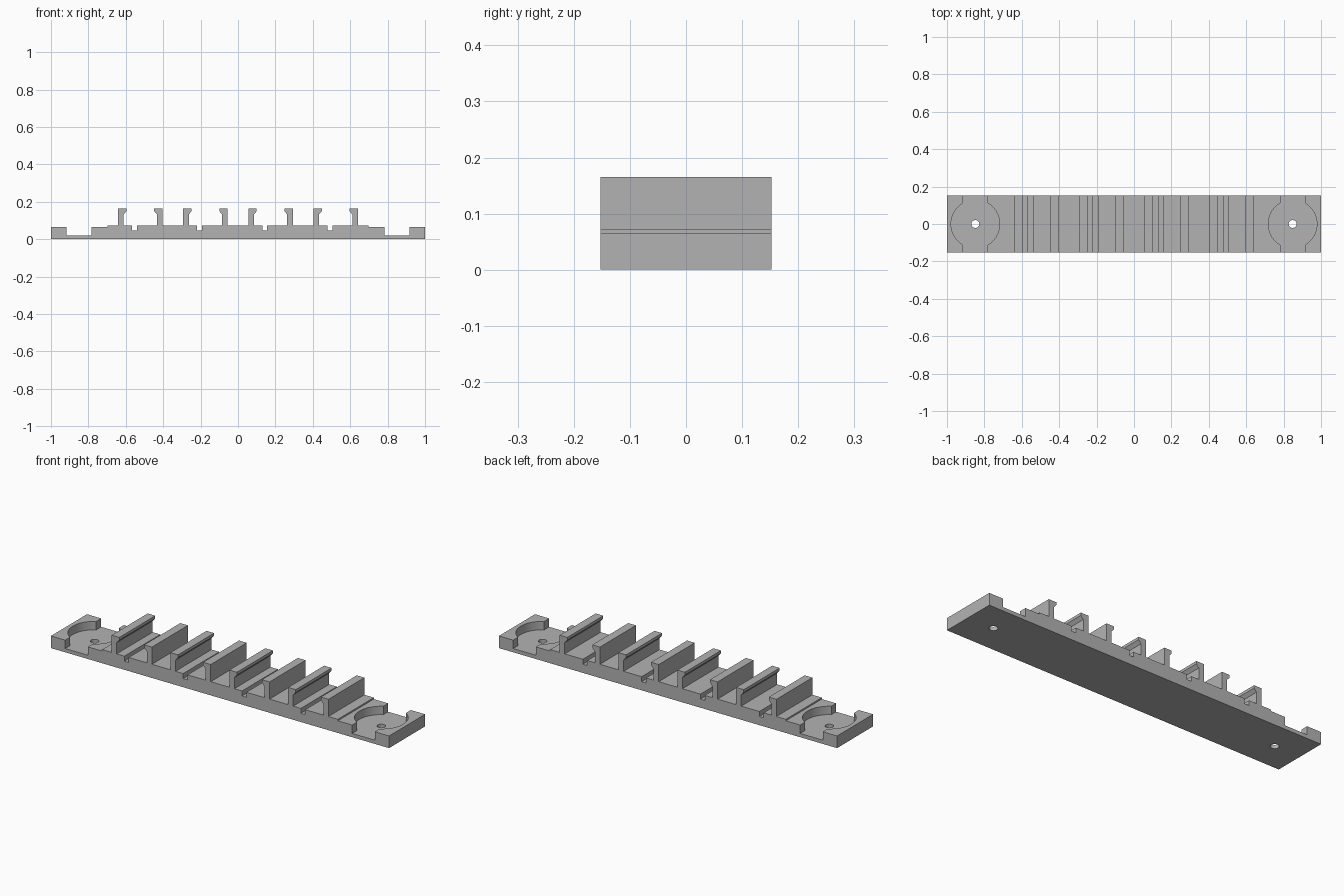
import bpy, bmesh, math

cube = bpy.data.objects.get("Cube")
if cube:
    bpy.data.objects.remove(cube, do_unlink=True)

HALF_DEPTH = 0.152
EDGE_Z, DECK_Z, FLOOR_Z, GROOVE_Z, TOP_Z = 0.065, 0.073, 0.02, 0.046, 0.165
POCKET_X, POCKET_R, HOLE_R = 0.848, 0.13, 0.021

grey = bpy.data.materials.new("plain grey")
grey.use_nodes = True
grey.diffuse_color = (0.45, 0.45, 0.45, 1)
grey.node_tree.nodes["Principled BSDF"].inputs["Base Color"].default_value = grey.diffuse_color


def hook(outer, side):
    """Outline of one clip wall, left to right; its lip points towards side."""
    pts = [(0, DECK_Z), (0, TOP_Z), (0.045, TOP_Z), (0.045, 0.15),
           (0.03, 0.133), (0.03, DECK_Z)]
    pts = [(outer + side * x, z) for x, z in pts]
    return pts if side > 0 else pts[::-1]


# Top outline from left to right, with end slots, clip pairs and grooves
slot_l, slot_r = POCKET_X - 0.066, POCKET_X + 0.068
outline = [(-1, 0), (-1, EDGE_Z), (-slot_r, EDGE_Z), (-slot_r, FLOOR_Z),
           (-slot_l, FLOOR_Z), (-slot_l, EDGE_Z), (-0.697, EDGE_Z), (-0.697, DECK_Z)]
for i in range(4):
    c = (i - 1.5) * 0.348
    g0, g1 = c - 0.044, c - 0.018
    outline += hook(c - 0.119, 1)
    outline += [(g0, DECK_Z), (g0, GROOVE_Z), (g1, GROOVE_Z), (g1, DECK_Z)]
    outline += hook(c + 0.119, -1)
outline += [(0.697, DECK_Z), (0.697, EDGE_Z), (slot_l, EDGE_Z), (slot_l, FLOOR_Z),
            (slot_r, FLOOR_Z), (slot_r, EDGE_Z), (1, EDGE_Z), (1, 0)]

# Extrude the outline along the depth
bm = bmesh.new()
face = bm.faces.new([bm.verts.new((x, -HALF_DEPTH, z)) for x, z in outline])
ext = bmesh.ops.extrude_face_region(bm, geom=[face])
moved = [v for v in ext["geom"] if isinstance(v, bmesh.types.BMVert)]
bmesh.ops.translate(bm, verts=moved, vec=(0, 2 * HALF_DEPTH, 0))
bmesh.ops.recalc_face_normals(bm, faces=bm.faces)
mesh = bpy.data.meshes.new("clip_rail")
bm.to_mesh(mesh)
bm.free()
rail = bpy.data.objects.new("clip_rail", mesh)
bpy.context.collection.objects.link(rail)
mesh.materials.append(grey)


def cut(name, x, radius, z0, z1, sides):
    """Cut a vertical cylinder out of the rail."""
    bpy.ops.mesh.primitive_cylinder_add(vertices=sides, radius=radius, depth=z1 - z0,
                                        location=(x, 0, (z0 + z1) / 2))
    cutter = bpy.context.object
    cutter.name = name
    cutter.data.materials.append(grey)
    mod = rail.modifiers.new(name, "BOOLEAN")
    mod.operation, mod.solver, mod.object = "DIFFERENCE", "EXACT", cutter
    bpy.context.view_layer.objects.active = rail
    bpy.ops.object.modifier_apply(modifier=name)
    bpy.data.objects.remove(cutter, do_unlink=True)


# Round pockets and screw holes at both ends
for side in (-1, 1):
    cut("pocket_cutter", side * POCKET_X, POCKET_R, FLOOR_Z, 0.3, 64)
    cut("screw_hole_cutter", side * POCKET_X, HOLE_R, -0.1, 0.3, 32)

bpy.ops.object.select_all(action="DESELECT")
rail.select_set(True)
bpy.context.view_layer.objects.active = rail
bpy.ops.object.shade_smooth_by_angle(angle=math.radians(25))
